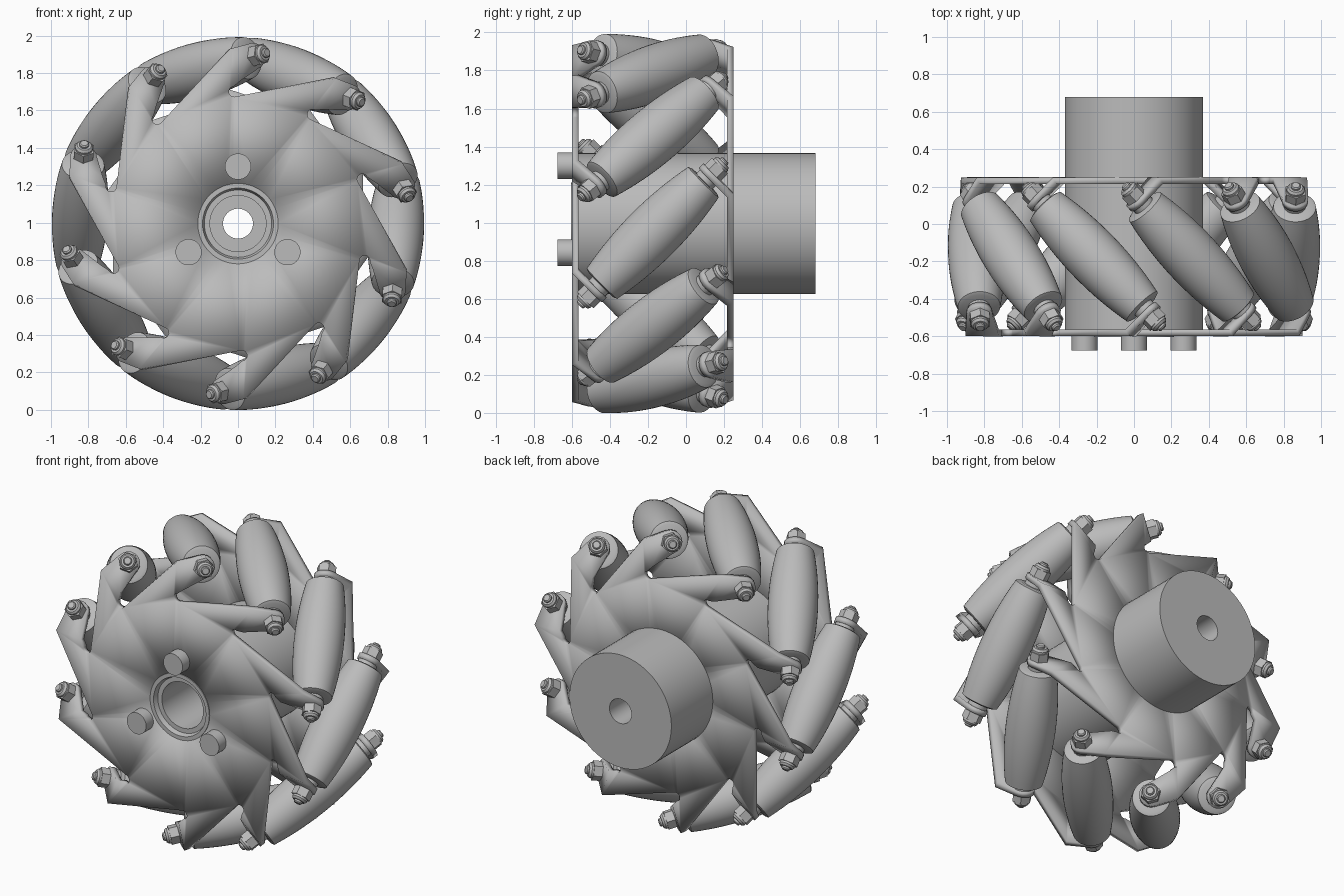
import bpy, bmesh
from math import sin, cos, pi, radians, sqrt
from mathutils import Matrix, Vector

cube = bpy.data.objects.get("Cube")
if cube:
    bpy.data.objects.remove(cube)

COUNT = 10            # rollers
R_OUT = 0.995         # wheel radius
R_AXIS = 0.845        # distance of roller axis from wheel axis
MID_Y = -0.175        # middle plane of the rollers
PLATE_Y = -0.5825     # middle of the front plate
THICK = 0.035
FOLD_X = 0.20         # where a tab bends out of the plate
HALF = 0.385          # half length of a roller

metal = bpy.data.materials.new("grey_metal")
metal.use_nodes = True
metal.diffuse_color = (0.5, 0.5, 0.5, 1)
metal.node_tree.nodes["Principled BSDF"].inputs["Base Color"].default_value = (0.5, 0.5, 0.5, 1)


def add_object(name, bm, matrix):
    bmesh.ops.recalc_face_normals(bm, faces=bm.faces)
    mesh = bpy.data.meshes.new(name)
    bm.to_mesh(mesh)
    bm.free()
    mesh.materials.append(metal)
    obj = bpy.data.objects.new(name, mesh)
    obj.matrix_world = matrix
    bpy.context.collection.objects.link(obj)
    return obj


def lathe(name, profile, matrix, sides=32, closed=False):
    """Spin (radius, height) points about local z."""
    bm = bmesh.new()
    verts = [bm.verts.new((r, 0, h)) for r, h in profile]
    edges = [bm.edges.new(pair) for pair in zip(verts, verts[1:])]
    if closed:
        edges.append(bm.edges.new((verts[-1], verts[0])))
    bmesh.ops.spin(bm, geom=verts + edges, cent=(0, 0, 0), axis=(0, 0, 1),
                   angle=2 * pi, steps=sides, use_duplicate=False)
    bmesh.ops.remove_doubles(bm, verts=bm.verts, dist=0.0005)
    return add_object(name, bm, matrix)


def along(direction, origin):
    turn = Vector(direction).to_track_quat('Z', 'Y').to_matrix().to_4x4()
    return Matrix.Translation(origin) @ turn


def station(k):
    """Frame of roller k: z points outward, y along the wheel axis."""
    return Matrix.Translation((0, 0, R_OUT)) @ Matrix.Rotation(radians(-14.7 + 360 / COUNT * k), 4, 'Y')


def side_plate(name, matrix):
    """Slotted saw-tooth sheet with a bent, rounded tab on every tooth."""
    bm = bmesh.new()
    rim, tabs = [], []
    for k in range(COUNT):
        turn = Matrix.Rotation(2 * pi / COUNT * k, 3, 'Y')

        def point(x, u, bend=0):
            step = bend / sqrt(2)
            return bm.verts.new(turn @ Vector((x + step, PLATE_Y + step, u)))

        top, bottom = point(FOLD_X, 0.915), point(FOLD_X, 0.735)
        end = []
        for i in range(11):
            a = pi / 2 - pi * i / 10
            end.append(point(FOLD_X, R_AXIS + 0.07 * sin(a), 0.147 + 0.07 * cos(a)))
        tabs.append([top] + end + [bottom])
        slot = []
        for i in range(9):
            a = radians(80 + 185 * i / 8)
            slot.append(point(0.159 + 0.028 * cos(a), 0.688 + 0.028 * sin(a)))
        rim += [top, bottom] + slot
    bore = [bm.verts.new((0.21 * cos(a), PLATE_Y, 0.21 * sin(a)))
            for a in (2 * pi * i / 48 for i in range(48))]
    edges = []
    for loop in (rim, bore):
        edges += [bm.edges.new((v, loop[i - 1])) for i, v in enumerate(loop)]
    bmesh.ops.triangle_fill(bm, use_beauty=True, edges=edges)
    for tab in tabs:
        bm.faces.new(tab)
    obj = add_object(name, bm, matrix)
    solid = obj.modifiers.new("Thickness", 'SOLIDIFY')
    solid.thickness = THICK
    solid.offset = 0
    solid.use_even_offset = True


# Front plate, and the back plate as its half-turn copy
flip = (Matrix.Translation((0, MID_Y, 0)) @ Matrix.Rotation(pi, 4, 'Z')
        @ Matrix.Translation((0, -MID_Y, 0)))
side_plate("front_plate", station(0))
side_plate("back_plate", station(0) @ flip)

# Hub with stepped bore
hub = [(0.08, 0.68), (0.37, 0.68), (0.37, -0.565), (0.215, -0.565), (0.215, -0.605),
       (0.19, -0.605), (0.18, -0.575), (0.15, -0.575), (0.15, 0.25), (0.08, 0.25)]
lathe("hub", hub, along((0, 1, 0), (0, 0, R_OUT)), 64, closed=True)

# Three drive pins on the front
for i in range(3):
    a = pi / 2 + 2 * pi * i / 3
    spot = (0.305 * cos(a), 0, R_OUT + 0.305 * sin(a))
    lathe("drive_pin_%d" % (i + 1), [(0, -0.57), (0.07, -0.57), (0.07, -0.675), (0, -0.675)],
          along((0, 1, 0), spot), 32)

# Barrel profile follows the wheel circle
barrel = [(0, -HALF), (0.095, -HALF)]
for i in range(17):
    s = (HALF - 0.008) * (i / 8 - 1)
    barrel.append((sqrt(R_OUT ** 2 - s * s / 2) - R_AXIS, s))
barrel += [(0.095, HALF), (0, HALF)]

# Rollers with bushings, lock nuts and bolts
centre = (0, MID_Y, R_AXIS)
tab_out = 0.4475
for k in range(COUNT):
    place = station(k)
    lathe("roller_%d" % (k + 1), barrel, place @ along((1, -1, 0), centre), 40)
    for side, sign in (("front", 1), ("back", -1)):
        frame = place @ along((sign, -sign, 0), centre)
        tag = "%s_%d" % (side, k + 1)
        lathe("bushing_" + tag, [(0, 0.38), (0.06, 0.38), (0.06, 0.415), (0, 0.415)], frame, 24)
        lathe("nut_" + tag, [(0, tab_out - 0.01), (0.06, tab_out - 0.01), (0.06, 0.5), (0, 0.5)], frame, 6)
        lathe("nut_collar_" + tag, [(0, 0.49), (0.048, 0.49), (0.048, 0.512), (0.038, 0.525), (0, 0.525)], frame, 20)
        lathe("bolt_end_" + tag, [(0, 0.4), (0.026, 0.4), (0.026, 0.535), (0.02, 0.542), (0, 0.542)], frame, 16)

# Smooth round surfaces, keep edges sharp
for obj in bpy.context.scene.objects:
    obj.select_set(obj.type == 'MESH')
bpy.context.view_layer.objects.active = bpy.data.objects["hub"]
bpy.ops.object.shade_smooth_by_angle(angle=radians(30))
